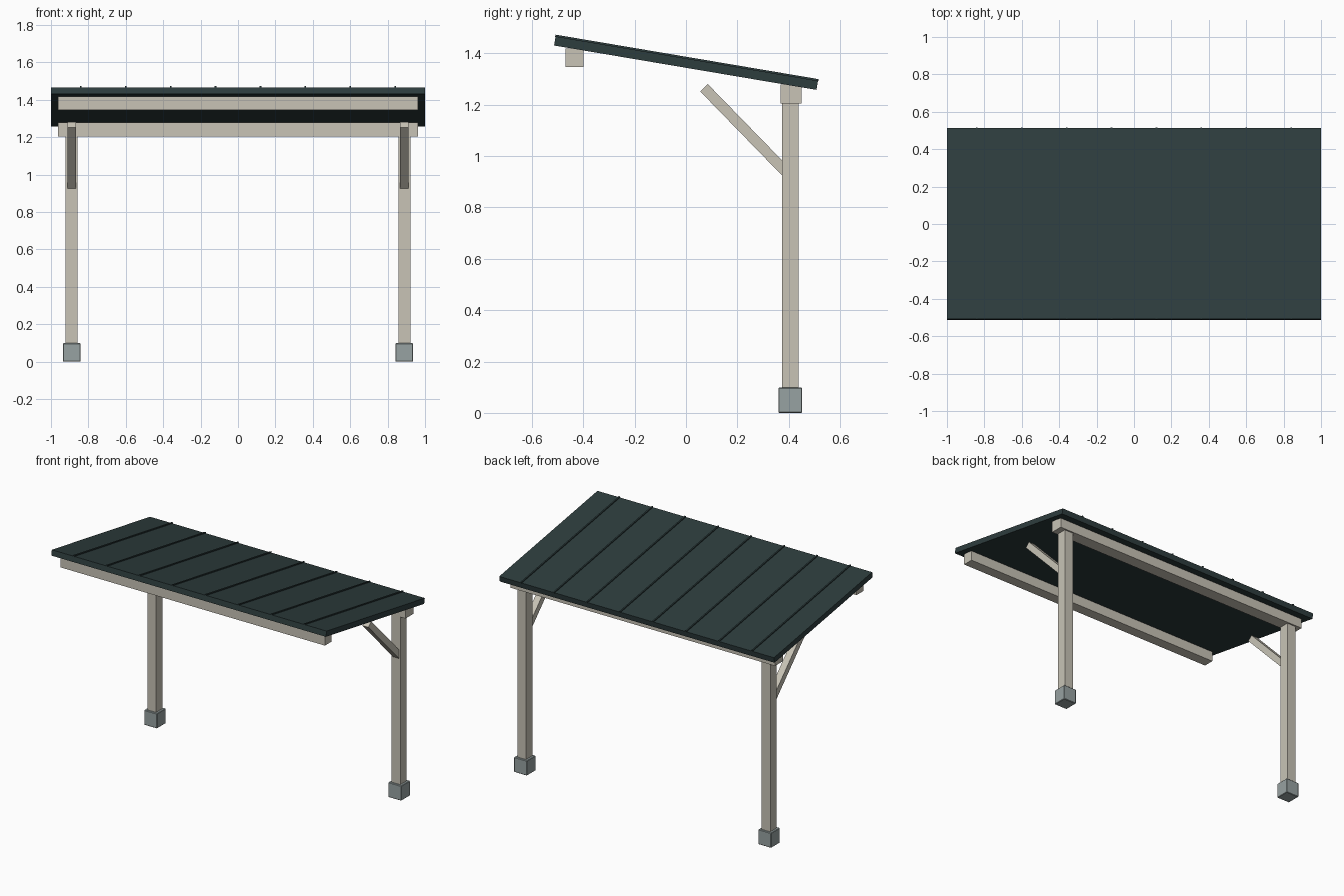
import bpy
import math
from mathutils import Vector, Matrix

if "Cube" in bpy.data.objects:
    bpy.data.objects.remove(bpy.data.objects["Cube"])


def material(name, rgb):
    m = bpy.data.materials.new(name)
    m.diffuse_color = (*rgb, 1.0)
    m.use_nodes = True
    m.node_tree.nodes["Principled BSDF"].inputs["Base Color"].default_value = m.diffuse_color
    return m


ROOF = material("dark_green_metal", (0.027, 0.047, 0.048))
WOOD = material("pale_timber", (0.58, 0.55, 0.47))
STONE = material("grey_concrete", (0.31, 0.36, 0.36))


def box(name, centre, size, mat, pitch=0.0, bevel=0.0):
    """Box of the given full size, turned about x by pitch."""
    bpy.ops.mesh.primitive_cube_add(size=1, location=centre, rotation=(pitch, 0, 0))
    ob = bpy.context.object
    ob.name = name
    ob.data.transform(Matrix.Diagonal((*size, 1)))
    ob.data.materials.append(mat)
    if bevel:
        mod = ob.modifiers.new("soft_edges", "BEVEL")
        mod.width = bevel
        mod.segments = 1
    return ob


# Sloping roof sheet, high at the front
PITCH = math.radians(-9.6)
THICK, LENGTH = 0.036, 1.036
roof_centre = Vector((0, 0, 1.362))
box("roof_sheet", roof_centre, (2.0, LENGTH, THICK), ROOF, PITCH)

# Standing seams running down the slope
normal = Matrix.Rotation(PITCH, 3, 'X') @ Vector((0, 0, 1))
for i in range(8):
    x = -0.84 + 0.24 * i
    pos = roof_centre + normal * (THICK / 2 + 0.002) + Vector((x, 0, 0))
    box(f"roof_seam_{i + 1}", pos, (0.009, LENGTH + 0.003, 0.009), ROOF, PITCH)

# Horizontal beams under the roof
box("back_beam", (0, 0.408, 1.241), (1.924, 0.082, 0.074), WOOD)
box("front_beam", (0, -0.435, 1.382), (1.924, 0.070, 0.072), WOOD)

# Posts, footings and diagonal braces on both sides
brace_top, brace_low = Vector((0.0, 0.070, 1.266)), Vector((0.0, 0.405, 0.922))
brace_dir = brace_low - brace_top
for side, sx in (("left", -1), ("right", 1)):
    x = sx * 0.889
    box(f"{side}_post", (x, 0.406, 0.645), (0.064, 0.066, 1.13), WOOD)
    box(f"{side}_footing", (x, 0.406, 0.049), (0.094, 0.092, 0.098), STONE, bevel=0.003)
    mid = (brace_top + brace_low) / 2 + Vector((x, 0, 0))
    box(f"{side}_brace", mid, (0.044, brace_dir.length, 0.041), WOOD,
        math.atan2(brace_dir.z, brace_dir.y))
